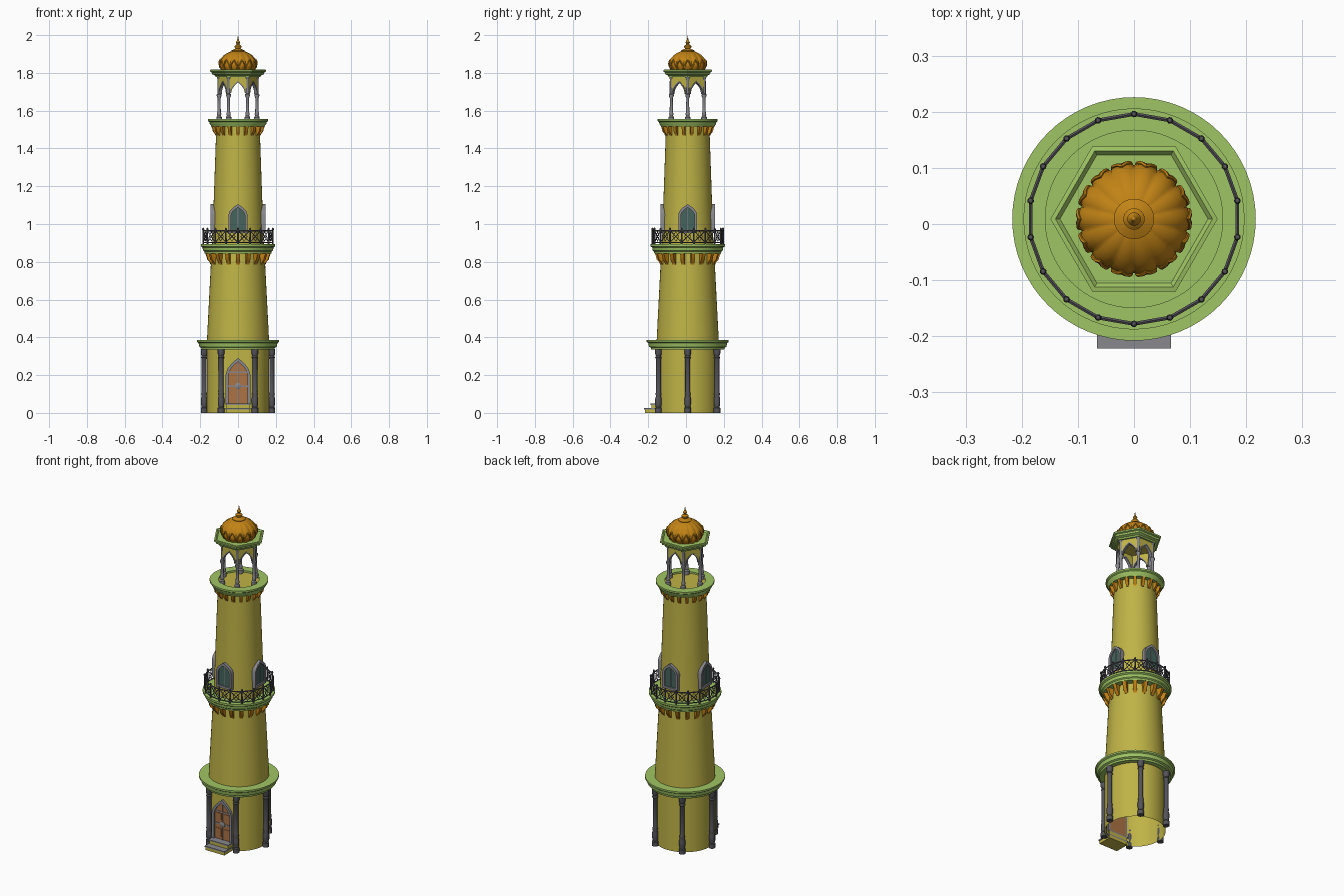
import bpy, bmesh
from math import sin, cos, pi, radians
from mathutils import Vector, Matrix

if "Cube" in bpy.data.objects:
    bpy.data.objects.remove(bpy.data.objects["Cube"])

OFF = 0.009  # tower axis sits slightly behind centre because of the steps


def mat(name, r, g, b):
    m = bpy.data.materials.new(name)
    m.diffuse_color = tuple((c / 255) ** 2.2 for c in (r, g, b)) + (1,)
    m.use_nodes = True
    m.node_tree.nodes["Principled BSDF"].inputs["Base Color"].default_value = m.diffuse_color
    return m


WALL = mat("ochre_wall", 190, 178, 72)
GREEN = mat("green_trim", 158, 196, 100)
ORANGE = mat("orange_dome", 192, 130, 28)
DARK = mat("dark_stone", 84, 84, 90)
GREY = mat("grey_stone", 135, 135, 140)
WOOD = mat("door_wood", 170, 115, 70)
GLASS = mat("window_glass", 70, 100, 92)


def build(name, parts, material):
    bm = bmesh.new()
    for verts, faces in parts:
        vs = [bm.verts.new(v) for v in verts]
        for f in faces:
            bm.faces.new([vs[i] for i in f])
    bmesh.ops.remove_doubles(bm, verts=bm.verts, dist=1e-5)
    bmesh.ops.recalc_face_normals(bm, faces=bm.faces)
    me = bpy.data.meshes.new(name)
    bm.to_mesh(me)
    bm.free()
    me.materials.append(material)
    ob = bpy.data.objects.new(name, me)
    ob.location.y = OFF
    bpy.context.collection.objects.link(ob)
    bpy.ops.object.select_all(action='DESELECT')
    ob.select_set(True)
    bpy.context.view_layer.objects.active = ob
    bpy.ops.object.shade_smooth_by_angle(angle=radians(35))
    return ob


def lathe(profile, n=64, closed=False, at=(0, 0), lobes=None):
    verts, faces, k = [], [], len(profile)
    for i in range(n):
        a = 2 * pi * i / n
        s = lobes(a) if lobes else 1
        verts += [(at[0] + r * s * cos(a), at[1] + r * s * sin(a), z) for r, z in profile]
    for i in range(n):
        p, q = i * k, (i + 1) % n * k
        for j in range(k if closed else k - 1):
            h = (j + 1) % k
            faces.append((p + j, q + j, q + h, p + h))
    return verts, faces


def prism(outline, y0, y1):
    n = len(outline)
    verts = [(x, y, z) for y in (y0, y1) for x, z in outline]
    faces = [tuple(range(n)), tuple(range(2 * n - 1, n - 1, -1))]
    faces += [(i, (i + 1) % n, n + (i + 1) % n, n + i) for i in range(n)]
    return verts, faces


def box(x0, x1, y0, y1, z0, z1):
    return prism([(x0, z0), (x1, z0), (x1, z1), (x0, z1)], y0, y1)


def frame(outer, inner, y0, y1, closed=True):
    n = len(outer)
    verts = [(x, y, z) for y in (y0, y1) for o in (outer, inner) for x, z in o]
    faces = []
    for i in range(n if closed else n - 1):
        j = (i + 1) % n
        faces += [(i, j, n + j, n + i), (2*n + i, 2*n + j, 3*n + j, 3*n + i),
                  (i, j, 2*n + j, 2*n + i), (n + i, n + j, 3*n + j, 3*n + i)]
    return verts, faces


def tube(points, r, n=6, closed=False):
    pts = [Vector(p) for p in points]
    k, verts, faces = len(pts), [], []
    for i, p in enumerate(pts):
        nxt = pts[(i + 1) % k] if closed or i < k - 1 else p
        prv = pts[i - 1] if closed or i > 0 else p
        t = (nxt - prv).normalized()
        a = t.cross(Vector((p.x, p.y, 0))).normalized()
        b = t.cross(a)
        verts += [p + r * (cos(2*pi*j/n) * a + sin(2*pi*j/n) * b) for j in range(n)]
    for i in range(k if closed else k - 1):
        u, v = i * n, (i + 1) % k * n
        faces += [(u + j, u + (j + 1) % n, v + (j + 1) % n, v + j) for j in range(n)]
    if not closed:
        faces += [tuple(range(n)), tuple(range((k - 1) * n, k * n))]
    return verts, faces


def around(part, n, start=0.0):
    out = []
    for i in range(n):
        m = Matrix.Rotation(start + 2 * pi * i / n, 3, 'Z')
        out.append(([m @ Vector(v) for v in part[0]], part[1]))
    return out


def arch(w, z0, spring, apex, n=8):
    """Pointed arch outline, bottom left round to bottom right."""
    top = [-1 + i / n for i in range(2 * n + 1)]
    return [(-w, z0)] + [(w * t, spring + (apex - spring) * (1 - abs(t)) ** 0.55) for t in top] + [(w, z0)]


def polar(r, a, z):
    return (r * cos(a), r * sin(a), z)


# Ground drum with flattened doorway side, open underneath
v, f = lathe([(0.165, 0), (0.165, 0.345)], 72)
build("base_drum", [([(x, max(y, -0.15), z) for x, y, z in v], f)], WALL)

# Tapered shafts; the upper one carries the pavilion floor
build("lower_shaft", [lathe([(0.165, 0.37), (0.14, 0.86)])], WALL)
build("upper_shaft", [lathe([(0.137, 0.88), (0.116, 1.48), (0.116, 1.545), (0, 1.545)])], WALL)

# Green cornices
build("base_cornice", [lathe([(0.14, 0.335), (0.193, 0.335), (0.195, 0.345), (0.205, 0.35),
      (0.209, 0.37), (0.217, 0.375), (0.217, 0.385), (0.14, 0.385)], closed=True)], GREEN)
build("balcony_cornice", [lathe([(0.13, 0.845), (0.177, 0.845), (0.179, 0.855), (0.185, 0.86),
      (0.188, 0.876), (0.197, 0.882), (0.197, 0.893), (0.13, 0.893)], closed=True)], GREEN)
build("top_cornice", [lathe([(0.11, 1.515), (0.142, 1.515), (0.144, 1.523), (0.149, 1.528),
      (0.152, 1.54), (0.159, 1.545), (0.159, 1.555), (0.11, 1.555)], closed=True)], GREEN)

# Brackets below the balcony and the top gallery
low = [(0.132, 0.785), (0.146, 0.785), (0.152, 0.8), (0.164, 0.812), (0.168, 0.83), (0.177, 0.848), (0.132, 0.848)]
build("balcony_brackets", around(prism(low, -0.01, 0.01), 18, radians(10)), ORANGE)
high = [(0.11, 1.468), (0.12, 1.468), (0.125, 1.48), (0.134, 1.49), (0.136, 1.503), (0.142, 1.517), (0.11, 1.517)]
build("top_brackets", around(prism(high, -0.008, 0.008), 18, radians(10)), ORANGE)

# Six base columns
col = [(0, 0), (0.018, 0), (0.018, 0.025), (0.014, 0.03), (0.017, 0.05), (0.017, 0.075), (0.013, 0.09),
       (0.016, 0.1), (0.013, 0.11), (0.013, 0.285), (0.017, 0.292), (0.013, 0.3), (0.018, 0.315), (0.018, 0.338), (0, 0.338)]
build("base_columns", around(lathe(col, 16, at=(0.179, 0)), 6), DARK)

# Steps with stone treads
for i, (y0, z0, z1) in enumerate([(-0.231, 0, 0.025), (-0.196, 0.025, 0.05)]):
    build(f"step_{i}", [box(-0.062, 0.062, y0 + 0.004, -0.14, z0, z1 - 0.007)], WALL)
    build(f"step_tread_{i}", [box(-0.066, 0.066, y0, -0.14, z1 - 0.007, z1)], GREY)

# Door: leaf, frame, straps and central boss
build("door", [prism(arch(0.055, 0.05, 0.2, 0.275), -0.154, -0.145)], WOOD)
build("door_frame", [frame(arch(0.066, 0.05, 0.2, 0.29), arch(0.051, 0.05, 0.2, 0.27), -0.164, -0.145)], GREY)
build("door_panels", [box(s * 0.026 - 0.017, s * 0.026 + 0.017, -0.157, -0.15, a, b)
      for s in (-1, 1) for a, b in ((0.065, 0.115), (0.165, 0.205))], WOOD)
v, f = lathe([(0, 0), (0.016, 0), (0.016, 0.007), (0.01, 0.01), (0, 0.01)], 20)
boss = ([(x, -0.152 - z, 0.142 + y) for x, y, z in v], f)
build("door_ironwork", [boss, box(-0.002, 0.002, -0.157, -0.15, 0.05, 0.265),
      box(-0.05, 0.05, -0.157, -0.15, 0.138, 0.146), box(-0.05, 0.05, -0.157, -0.15, 0.212, 0.218)], GREY)

# Four arched windows above the balcony
build("window_glass", around(prism(arch(0.038, 0.965, 1.05, 1.09), -0.137, -0.11), 4), GLASS)
build("window_frames", around(frame(arch(0.05, 0.952, 1.05, 1.105), arch(0.036, 0.966, 1.048, 1.087), -0.145, -0.112), 4), GREY)
build("window_bars", around(box(-0.0015, 0.0015, -0.139, -0.13, 0.965, 1.085), 4), GREY)

# Balcony railing: 18 bays of crossed bars
N, R, S = 18, 0.187, radians(10)
rail = [tube([polar(R, S + 2 * pi * i / N, z) for i in range(N)], r, closed=True)
        for z, r in ((0.903, 0.003), (0.965, 0.004))]
A, B, M = S, S + 2 * pi / N, S + pi / N
RM = R * cos(pi / N)
bars = [tube([polar(R, A, 0.903), polar(R, B, 0.965)], 0.0025),
        tube([polar(R, B, 0.903), polar(R, A, 0.965)], 0.0025),
        tube([polar(RM, M - 0.09, 0.934), polar(RM, M, 0.96), polar(RM, M + 0.09, 0.934),
              polar(RM, M, 0.908)], 0.002, closed=True)]
post = lathe([(0, 0.89), (0.005, 0.89), (0.004, 0.965), (0.006, 0.972), (0.004, 0.979), (0, 0.981)], 8,
             at=polar(R, S, 0)[:2])
for p in bars + [post]:
    rail += around(p, N)
build("balcony_railing", rail, DARK)

# Pavilion columns
pcol = [(0, 1.54), (0.015, 1.54), (0.015, 1.565), (0.009, 1.572), (0.012, 1.582), (0.009, 1.592), (0.0075, 1.665),
        (0.013, 1.678), (0.013, 1.686), (0.008, 1.69), (0.008, 1.765), (0.012, 1.778), (0, 1.778)]
build("pavilion_columns", around(lathe(pcol, 14, at=(0.1, 0)), 6), GREY)

# Pavilion arches between the columns, with stone edging
inner = arch(0.041, 1.692, 1.70, 1.757)
outer = [(x * 0.051 / 0.041, 1.782) for x, z in inner]
yp = -0.1 * cos(pi / 6)
build("pavilion_arches", around(frame(outer, inner, yp - 0.006, yp + 0.006, closed=False), 6), WALL)
edge = arch(0.036, 1.688, 1.695, 1.749)
build("arch_edging", around(frame(inner, edge, yp - 0.009, yp + 0.009, closed=False), 6), GREY)
build("pavilion_ceiling", [lathe([(0, 1.774), (0.1, 1.774), (0.1, 1.78), (0, 1.78)], 6)], WALL)

# Hexagonal eave
build("hexagonal_eave", [lathe([(0, 1.778), (0.118, 1.778), (0.121, 1.786), (0.137, 1.793), (0.14, 1.803),
      (0.149, 1.807), (0.149, 1.816), (0.14, 1.818), (0.132, 1.81), (0, 1.812)], 6)], GREEN)

# Lobed dome
dome = [(0.088, 1.808), (0.092, 1.82), (0.1, 1.83), (0.102, 1.843), (0.099, 1.86), (0.091, 1.876),
        (0.077, 1.892), (0.058, 1.905), (0.036, 1.914), (0.0, 1.92)]
L = 14
build("dome", [lathe(dome, L * 8, lobes=lambda a: 0.94 + 0.06 * abs(cos(L / 2 * a)))], ORANGE)


def dome_r(z):
    for (r0, z0), (r1, z1) in zip(dome, dome[1:]):
        if z0 <= z <= z1:
            return r0 + (r1 - r0) * (z - z0) / (z1 - z0)
    return 0


# Petal arches around the dome foot
petal = []
for i in range(13):
    u = -1 + i / 6
    z = 1.82 + 0.048 * (1 - abs(u)) ** 0.5
    petal.append(polar(dome_r(z) * (0.94 + 0.06 * cos(u * 1.3)) + 0.001, u * pi / L * 0.86, z))
build("dome_petals", around(tube(petal, 0.004), L), ORANGE)

# Finial
build("finial", [lathe([(0, 1.905), (0.034, 1.912), (0.036, 1.918), (0.024, 1.924), (0.014, 1.928), (0.019, 1.936),
      (0.019, 1.942), (0.009, 1.95), (0.008, 1.954), (0.012, 1.961), (0.007, 1.969), (0.004, 1.976), (0, 2.0)], 24)], ORANGE)
